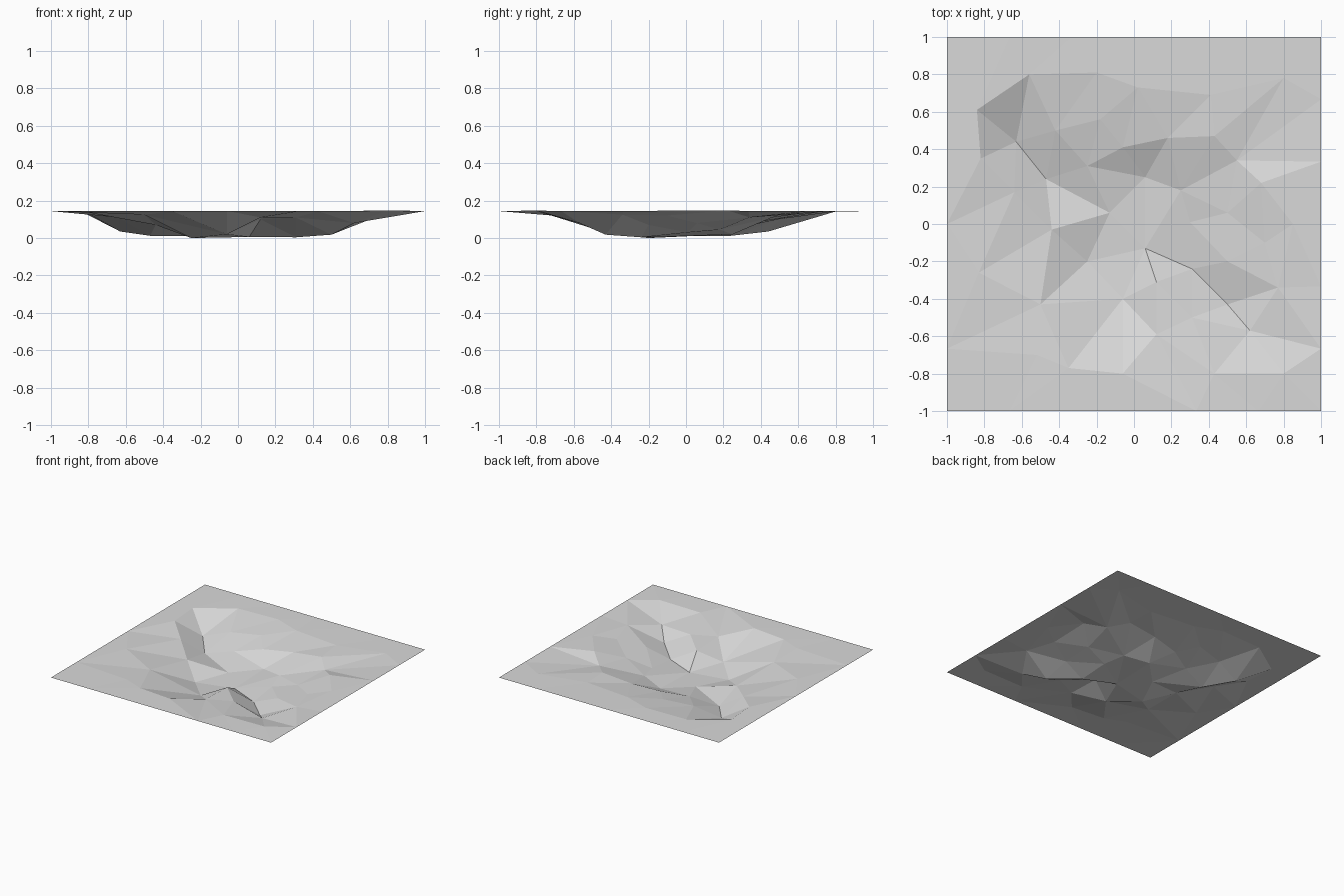
import bpy
import random
from mathutils import Vector
from mathutils.geometry import delaunay_2d_cdt

cube = bpy.data.objects.get("Cube")
if cube:
    bpy.data.objects.remove(cube, do_unlink=True)

random.seed(4)
GROUND = 14.4  # ground level; all lengths here are in hundredths

# Creases of the crater: x, y, height along each valley or ledge
west_valley = [(-63, 44, 3.5), (-47, 24, 1.2), (-13, 6, 1.2), (6, 25, 2), (25, 18, 4.5)]
east_valley = [(12, -31, 10), (6, -13, .6), (31, -24, .4), (50, -43, 1.8)]
west_wall = [(-64, 17, 11), (-44, -3, 7), (-50, -43, 12.5), (-25, -20, 0), (-6, -40, 2)]
north_ledge = [(-42, 50, 10), (-25, 31, 6), (-6, 41, 9), (18, 46, 11), (43, 47, 13.5), (55, 34, 11)]
east_ledge = [(30, 1, 3), (50, 6, 8), (70, -10, 12)]
south_bumps = [(12, -59, 11), (31, -50, 11), (62, -57, 8), (77, -34, 12.5), (50, -20, 7), (-18, 56, 11.5)]

# Rim of the crater, where the slope meets the ground
rim = [(-84, 61), (-56, 80), (-20, 81), (2, 73), (41, 69), (80, 78), (68, 22), (85, 0),
       (80, -80), (43, -80), (-6, -80), (-35, -77), (-52, -70), (-83, -26), (-82, 35)]

points, creases = [], []


def add_points(path, joined=False):
    """Add points; joined ones become mesh edges."""
    first = len(points)
    points.extend(path)
    if joined:
        creases.extend((i, i + 1) for i in range(first, len(points) - 1))


for path in (west_valley, east_valley, west_wall, north_ledge, east_ledge):
    add_points(path, joined=True)
add_points(south_bumps)
add_points([(x, y, GROUND + random.uniform(-.3, .5)) for x, y in rim])

# Straight outer border of the square sheet
steps = 6
for i in range(steps):
    t = -100 + 200 * i / steps
    add_points([(t, -100, GROUND), (100, t, GROUND), (-t, 100, GROUND), (-100, -t, GROUND)])

# Triangulate the plan, then lift every corner to its height
plan = [Vector((x, y)) / 100 for x, y, z in points]
flat, edges, faces, sources, *rest = delaunay_2d_cdt(plan, creases, [], 0, 1e-5)
verts = []
for co, source in zip(flat, sources):
    height = points[source[0]][2] if source else GROUND / 2
    verts.append((co.x, co.y, height / 100))

mesh = bpy.data.meshes.new("crater_ground")
mesh.from_pydata(verts, [], [tuple(f) for f in faces])
mesh.update()
if mesh.polygons[0].normal.z < 0:
    mesh.flip_normals()

# Plain grey ground colour
grey = bpy.data.materials.new("ground_grey")
grey.use_nodes = True
colour = (.7, .7, .7, 1)
grey.diffuse_color = colour
grey.node_tree.nodes["Principled BSDF"].inputs["Base Color"].default_value = colour
mesh.materials.append(grey)

ground = bpy.data.objects.new("crater_ground", mesh)
bpy.context.collection.objects.link(ground)
